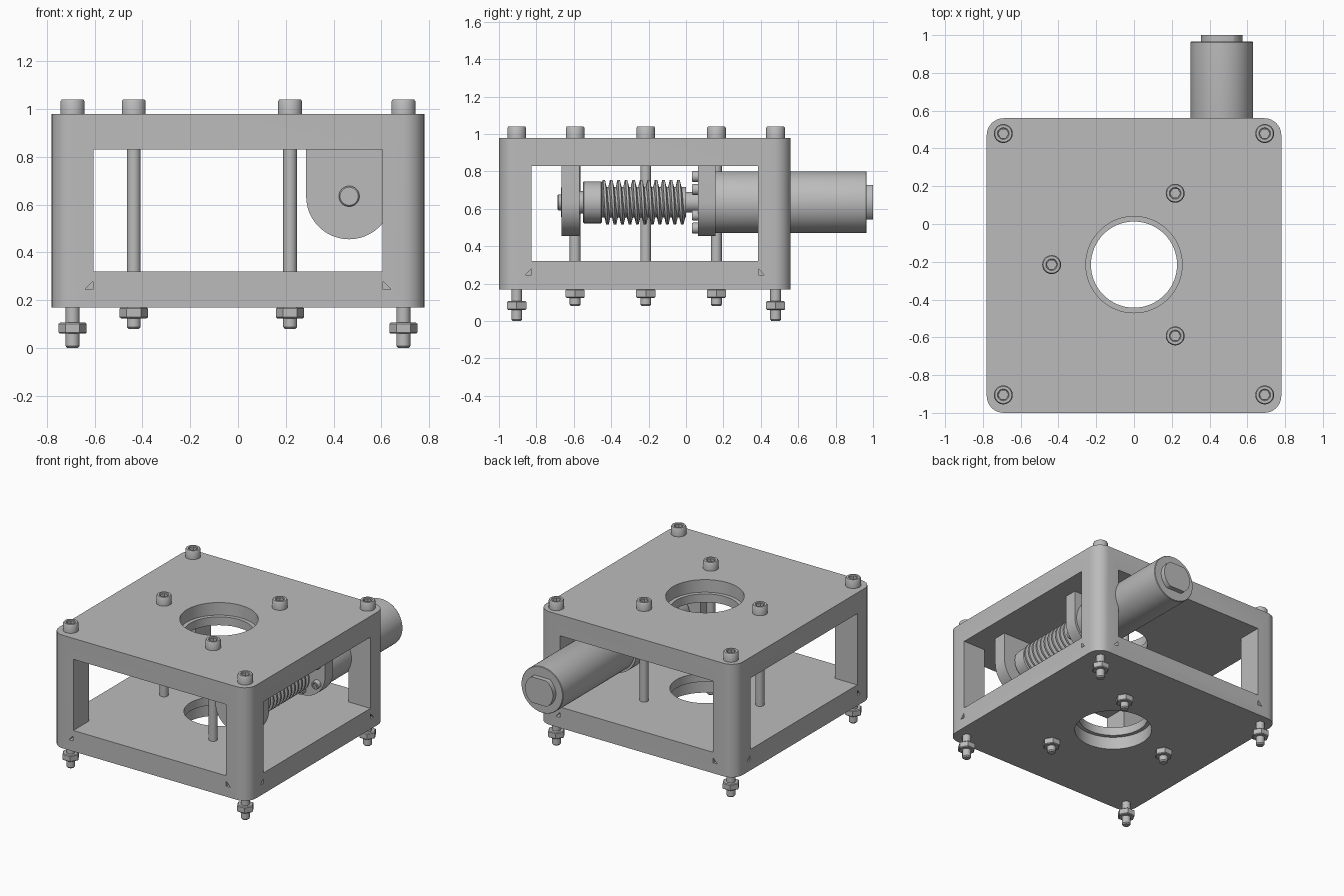
import bpy, bmesh
from math import sin, cos, pi, radians, tau
from mathutils import Matrix

cube = bpy.data.objects.get("Cube")
if cube:
    bpy.data.objects.remove(cube, do_unlink=True)

GREY = (0.5, 0.5, 0.5, 1)
mat = bpy.data.materials.new("plain grey")
mat.use_nodes = True
mat.diffuse_color = GREY
mat.node_tree.nodes["Principled BSDF"].inputs["Base Color"].default_value = GREY

CY = -0.22            # middle of the frame in y
MX, MZ = 0.465, 0.635  # motor and worm axis


def finish(name, bm):
    bmesh.ops.recalc_face_normals(bm, faces=bm.faces)
    mesh = bpy.data.meshes.new(name)
    bm.to_mesh(mesh)
    bm.free()
    mesh.materials.append(mat)
    ob = bpy.data.objects.new(name, mesh)
    bpy.context.collection.objects.link(ob)
    return ob


def activate(ob):
    bpy.ops.object.select_all(action='DESELECT')
    ob.select_set(True)
    bpy.context.view_layer.objects.active = ob


def smooth(ob):
    activate(ob)
    bpy.ops.object.shade_smooth_by_angle(angle=radians(35))
    return ob


def bridge(bm, a, b):
    n = len(a)
    for i in range(n):
        bm.faces.new((a[i], a[(i + 1) % n], b[(i + 1) % n], b[i]))


def lathe(name, profile, at, axis='Z', sides=32):
    """Capped turned part from (radius, height) points along Z or Y."""
    bm = bmesh.new()
    rings = []
    for r, h in profile:
        ring = []
        for i in range(sides):
            u, v = r * cos(tau * i / sides), r * sin(tau * i / sides)
            p = (u, v, h) if axis == 'Z' else (u, h, v)
            ring.append(bm.verts.new([a + b for a, b in zip(at, p)]))
        rings.append(ring)
    for a, b in zip(rings, rings[1:]):
        bridge(bm, a, b)
    bm.faces.new(rings[0])
    bm.faces.new(rings[-1])
    return smooth(finish(name, bm))


def prism(name, outline, lo, hi, axis):
    """Flat outline pushed along an axis from lo to hi."""
    place = {'X': lambda u, v, w: (w, u, v),
             'Y': lambda u, v, w: (u, w, v),
             'Z': lambda u, v, w: (u, v, w)}[axis]
    bm = bmesh.new()
    a, b = [[bm.verts.new(place(u, v, w)) for u, v in outline] for w in (lo, hi)]
    bridge(bm, a, b)
    bm.faces.new(a)
    bm.faces.new(b)
    return finish(name, bm)


def rect(u0, u1, v0, v1):
    return [(u0, v0), (u1, v0), (u1, v1), (u0, v1)]


def cut(ob, cutter):
    mod = ob.modifiers.new("cut", 'BOOLEAN')
    mod.operation, mod.solver, mod.object = 'DIFFERENCE', 'EXACT', cutter
    activate(ob)
    bpy.ops.object.modifier_apply(modifier=mod.name)
    bpy.data.objects.remove(cutter, do_unlink=True)


# Frame: rounded block with windows through both directions
R, HALF = 0.09, 0.78
outline = []
for k, (sx, sy) in enumerate([(1, 1), (-1, 1), (-1, -1), (1, -1)]):
    for i in range(9):
        a = pi / 2 * (k + i / 8)
        outline.append((sx * (HALF - R) + R * cos(a), CY + sy * (HALF - R) + R * sin(a)))
frame = prism("frame", outline, 0.17, 0.98, 'Z')
cut(frame, prism("window_y", rect(-0.605, 0.605, 0.32, 0.83), -1.2, 0.8, 'Y'))
cut(frame, prism("window_x", rect(CY - 0.605, CY + 0.605, 0.32, 0.83), -1, 1, 'X'))

# Stepped central bore
bore = [(0.255, 0.1), (0.255, 0.26), (0.228, 0.26), (0.228, 0.89), (0.255, 0.89), (0.255, 1.1)]
cut(frame, lathe("bore", bore, (0, CY + 0.005, 0), sides=64))

# Small triangular notches beside the lower window corners
for s in (1, -1):
    for axis, mid, off in (('Y', 0, CY), ('X', CY, 0)):
        tri = [(mid + s * 0.64, 0.245), (mid + s * 0.607, 0.245), (mid + s * 0.607, 0.28)]
        for t in (1, -1):
            ends = sorted((off + t * 0.74, off + t * 0.85))
            cut(frame, prism("notch", tri, *ends, axis))
smooth(frame)

# Socket head shared by all bolts and screws
head = lathe("bolt_head", [(0.05, 0), (0.05, 0.052), (0.045, 0.06), (0.031, 0.06), (0.028, 0.055)],
             (0, 0, 0))
cut(head, lathe("socket", [(0.026, 0.02), (0.026, 0.1)], (0, 0, 0), sides=6))
smooth(head)


def add_head(name, matrix):
    ob = bpy.data.objects.new(name, head.data)
    bpy.context.collection.objects.link(ob)
    ob.matrix_world = matrix


def bolt(name, x, y, tip, nut):
    add_head(name + "_head", Matrix.Translation((x, y, 0.98)))
    lathe(name + "_shaft", [(0.022, tip), (0.029, tip + 0.008), (0.029, 0.99)], (x, y, 0), sides=24)
    lathe(name + "_nut", [(0.053, 0), (0.059, 0.005), (0.059, 0.041), (0.053, 0.046)],
          (x, y, nut), sides=6)


# Corner bolts and the three inner bolts around the bore
for sx in (1, -1):
    for sy in (1, -1):
        bolt("corner_bolt", sx * 0.692, CY + 0.007 + sy * 0.692, 0, 0.06)
for k in range(3):
    a = pi / 3 + k * tau / 3
    bolt("inner_bolt", 0.436 * cos(a), CY + 0.005 + 0.436 * sin(a), 0.08, 0.124)

# Hanging brackets for worm and motor
arch = [(MX - 0.18, 0.835)]
arch += [(MX + 0.18 * cos(pi + pi * i / 24), MZ + 0.18 * sin(pi + pi * i / 24)) for i in range(25)]
arch += [(MX + 0.18, 0.835)]
smooth(prism("bearing_bracket", arch, -0.665, -0.57, 'Y'))
smooth(prism("motor_bracket", arch, 0.065, 0.157, 'Y'))

# Motor with flat-sided tail cap
at = (MX, 0, MZ)
lathe("motor_body", [(0.163, 0.155), (0.165, 0.16), (0.165, 0.962), (0.162, 0.966)], at, 'Y', 64)
tail = lathe("motor_tail", [(0.11, 0.96), (0.11, 1.0)], at, 'Y', 48)
for s in (1, -1):
    zs = sorted((MZ + s * 0.092, MZ + s * 0.2))
    cut(tail, prism("tail_flat", rect(MX - 0.2, MX + 0.2, *zs), 0.9, 1.1, 'Y'))
smooth(tail)
lathe("motor_boss", [(0.055, -0.005), (0.055, 0.07)], at, 'Y')

# Ring of motor screws
to_front = Matrix.Rotation(pi / 2, 4, 'X') @ Matrix.Scale(0.58, 4)
for k in range(6):
    a = pi / 2 + k * pi / 3
    add_head("motor_screw", Matrix.Translation((MX + 0.138 * cos(a), 0.067, MZ + 0.138 * sin(a))) @ to_front)
bpy.data.objects.remove(head, do_unlink=True)

# Worm: shaft, bearing, collar, core and helical thread
lathe("worm_shaft", [(0.038, -0.687), (0.043, -0.682), (0.043, 0)], at, 'Y')
lathe("front_bearing", [(0.078, -0.668), (0.078, -0.6)], at, 'Y', 48)
lathe("shaft_shoulder", [(0.06, -0.58), (0.06, -0.54)], at, 'Y')
lathe("worm_collar", [(0.105, -0.552), (0.112, -0.545), (0.112, -0.455), (0.105, -0.448)], at, 'Y', 48)
lathe("worm_core", [(0.082, -0.46), (0.082, 0)], at, 'Y', 48)

PITCH, TURNS, STEPS = 0.04, 10.6, 36
section = [(0.075, -0.016), (0.12, -0.006), (0.12, 0.006), (0.075, 0.016)]
bm = bmesh.new()
rows = []
for i in range(int(TURNS * STEPS) + 1):
    a = tau * i / STEPS
    y = -0.44 + PITCH * i / STEPS
    rows.append([bm.verts.new((MX + r * sin(a), y + d, MZ + r * cos(a))) for r, d in section])
for a, b in zip(rows, rows[1:]):
    bridge(bm, a, b)
bm.faces.new(rows[0])
bm.faces.new(rows[-1])
smooth(finish("worm_thread", bm))
